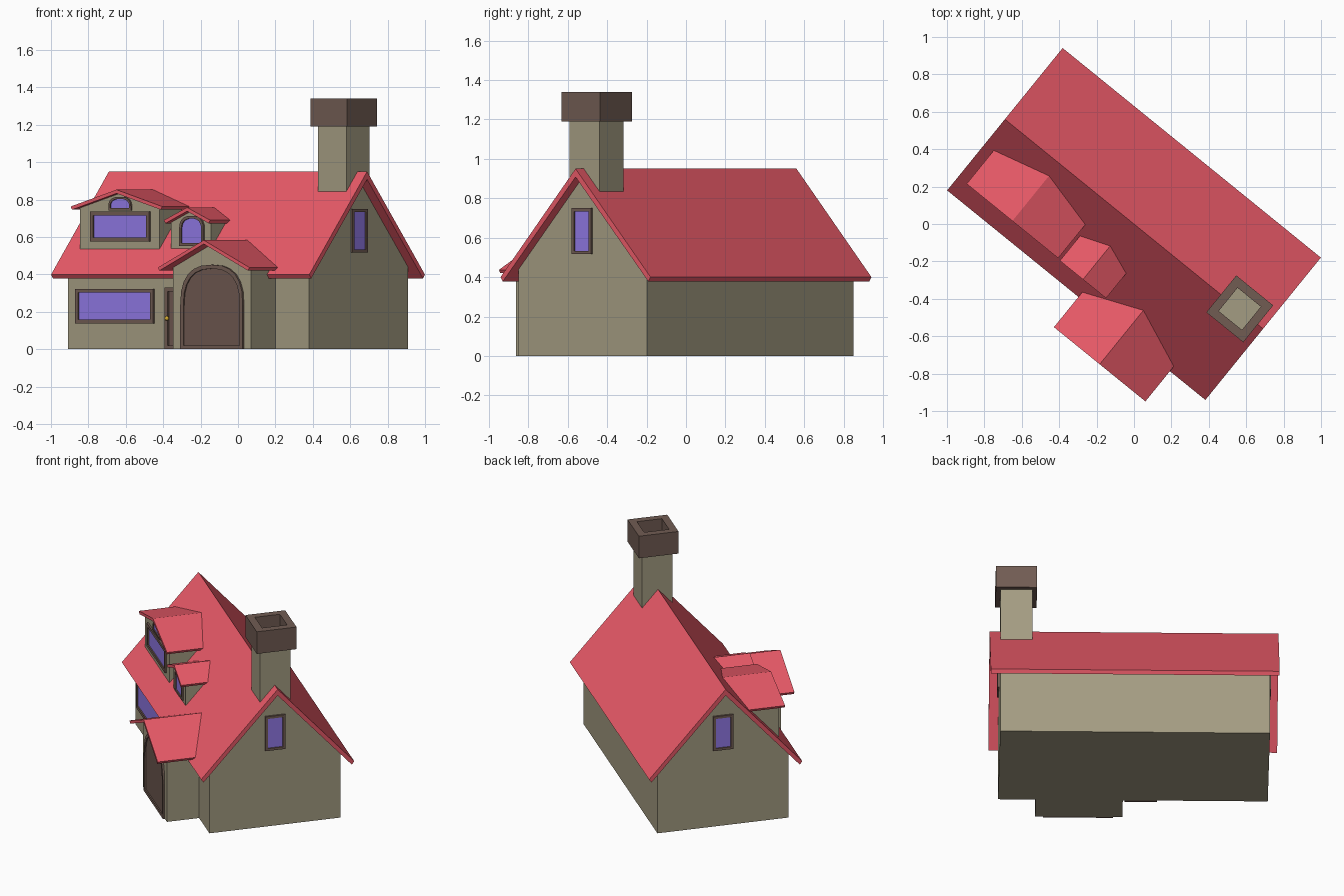
import bpy, bmesh, math
from mathutils import Matrix, Vector

if "Cube" in bpy.data.objects:
    bpy.data.objects.remove(bpy.data.objects["Cube"])

# The house is drawn in its own axes (u along ridge, v to the back), then turned
TURN = Matrix.Rotation(math.radians(-39.06), 4, 'Z')
RIDGE, SLOPE = 0.95, 1.122
WALL_U, WALL_V = 0.83, 0.42


def material(name, rgb):
    m = bpy.data.materials.new(name)
    m.diffuse_color = (*rgb, 1)
    m.use_nodes = True
    m.node_tree.nodes["Principled BSDF"].inputs["Base Color"].default_value = m.diffuse_color
    return m


RED = material("roof_red", (0.815, 0.102, 0.138))
STONE = material("wall_stone", (0.371, 0.333, 0.224))
BROWN = material("trim_brown", (0.165, 0.107, 0.086))
DOOR = material("door_brown", (0.155, 0.098, 0.080))
GLASS = material("glass_violet", (0.288, 0.195, 0.807))
GOLD = material("knob_gold", (0.65, 0.40, 0.03))


def finish(name, bm, mat):
    bmesh.ops.recalc_face_normals(bm, faces=bm.faces)
    bm.transform(TURN)
    me = bpy.data.meshes.new(name)
    bm.to_mesh(me)
    bm.free()
    me.materials.append(mat)
    ob = bpy.data.objects.new(name, me)
    bpy.context.collection.objects.link(ob)
    return ob


def skin(name, loops, mat, ring=False):
    """Join matching loops; cap the ends, or close into a ring."""
    bm = bmesh.new()
    rows = [[bm.verts.new(p) for p in loop] for loop in loops]
    n = len(rows[0])
    pairs = list(zip(rows, rows[1:]))
    if ring:
        pairs.append((rows[-1], rows[0]))
    else:
        bm.faces.new(rows[0])
        bm.faces.new(rows[-1])
    for a, b in pairs:
        for i in range(n):
            j = (i + 1) % n
            bm.faces.new((a[i], a[j], b[j], b[i]))
    return finish(name, bm, mat)


def chevron(half, eave, ridge, drop, lip, inset=0.01):
    """Roof cross-section: two slopes with thickness."""
    return [(-half, eave), (0, ridge), (half, eave),
            (half - inset, eave - lip), (0, ridge - drop), (inset - half, eave - lip)]


def gable(half, base, eave, apex):
    return [(-half, base), (half, base), (half, eave), (0, apex), (-half, eave)]


def along_u(profile, u):
    return [(u, a, z) for a, z in profile]


def into_roof(name, profile, u, front, mat):
    """Extrude a profile from the front back until it meets the main roof."""
    back = [(u + a, max(-WALL_V, -(RIDGE - z) / SLOPE) + 0.01, z) for a, z in profile]
    return skin(name, [[(u + a, front, z) for a, z in profile], back], mat)


def opening(half, base, top, rise):
    """Rectangle, or square-shouldered arch when rise > 0."""
    if not rise:
        return [(-half, base), (half, base), (half, top), (-half, top)]

    def soft(x):
        return math.copysign(abs(x) ** 0.8, x)
    arc = [(half * soft(math.cos(math.pi * i / 12)),
            top - rise + rise * soft(math.sin(math.pi * i / 12))) for i in range(13)]
    return [(-half, base), (half, base)] + arc


def framed(name, u, v, half, base, top, rise=0, border=0.021, depth=0.012,
           yaw=0, fill=GLASS):
    """Raised frame with a recessed pane, facing the front unless yawed."""
    place = Matrix.Translation((u, v, 0)) @ Matrix.Rotation(math.radians(yaw), 4, 'Z')
    outer = opening(half, base, top, rise)
    inner = opening(half - border, base + border, top - border, rise and rise - border * 0.7)

    def at(loop, d):
        return [place @ Vector((a, -d, z)) for a, z in loop]
    skin(name + "_frame", [at(outer, -0.004), at(outer, depth), at(inner, depth),
                           at(inner, -0.004)], BROWN, ring=True)
    skin(name + "_panel", [at(inner, -0.004), at(inner, depth * 0.35)], fill)


def square(half, u, z):
    return [(u + a * half, 0.004 + b * half, z) for a, b in ((-1, -1), (1, -1), (1, 1), (-1, 1))]


# Main house
walls = gable(WALL_V, 0, 0.445, 0.912)
skin("house_walls", [along_u(walls, -WALL_U), along_u(walls, WALL_U)], STONE)
roof = chevron(0.49, 0.40, RIDGE, 0.042, 0.022, 0.015)
skin("main_roof", [along_u(roof, -0.889), along_u(roof, 0.889)], RED)

# Chimney shaft with hollow cap
skin("chimney_shaft", [square(0.098, 0.725, 0.80), square(0.098, 0.725, 1.205)], STONE)
skin("chimney_cap", [square(0.08, 0.725, 1.19), square(0.127, 0.725, 1.19),
                     square(0.127, 0.725, 1.34), square(0.08, 0.725, 1.34)], BROWN, ring=True)

# Porch and dormers: name, centre, wall half, wall front, base, wall eave, roof half, front, eave, ridge
for name, u, wh, wf, base, we, rh, rf, eave, ridge in (
        ("porch", 0.33, 0.268, -0.626, 0.0, 0.445, 0.315, -0.698, 0.437, 0.583),
        ("large_dormer", -0.515, 0.274, -0.37, 0.53, 0.757, 0.315, -0.397, 0.763, 0.853),
        ("small_dormer", -0.025, 0.138, -0.367, 0.53, 0.68, 0.159, -0.402, 0.69, 0.758)):
    into_roof(name + "_walls", gable(wh, base, we, ridge - 0.014), u, wf, STONE)
    into_roof(name + "_roof", chevron(rh, eave, ridge, 0.02, 0.017), u, rf, RED)

# Windows
framed("gable_window_right", WALL_U, 0, 0.064, 0.517, 0.75, border=0.016, yaw=90)
framed("gable_window_left", -WALL_U, 0, 0.064, 0.517, 0.75, border=0.016, yaw=-90)
framed("front_window", -0.503, -WALL_V, 0.268, 0.137, 0.323)
framed("large_dormer_window", -0.505, -0.37, 0.203, 0.575, 0.735)
framed("large_dormer_vent", -0.507, -0.37, 0.077, 0.743, 0.815, rise=0.05, border=0.011, depth=0.01)
framed("small_dormer_window", -0.015, -0.367, 0.083, 0.553, 0.713, rise=0.07, border=0.014)

# Arched porch door and side door with knob
framed("porch_door", 0.335, -0.626, 0.215, 0.0, 0.452, rise=0.215, fill=DOOR)
framed("side_door", -0.05, -WALL_V, 0.1, 0.0, 0.33, depth=0.02, fill=DOOR)
bm = bmesh.new()
bmesh.ops.create_uvsphere(bm, u_segments=12, v_segments=8, radius=0.012,
                          matrix=Matrix.Translation((-0.125, -0.45, 0.165)))
for f in bm.faces:
    f.smooth = True
finish("side_door_knob", bm, GOLD)
